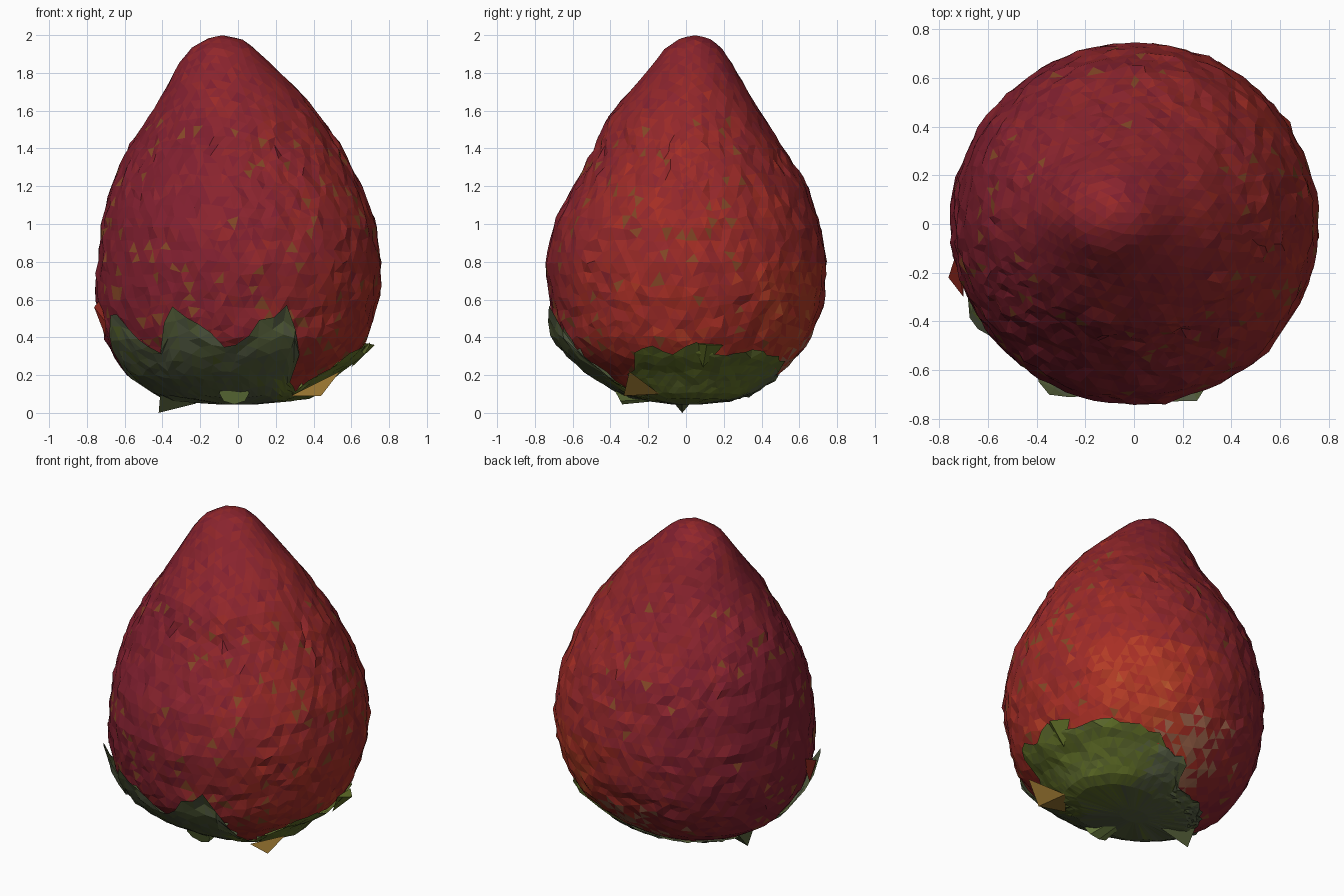
import bpy, bmesh, math, random
from mathutils import Vector, noise

if "Cube" in bpy.data.objects:
    bpy.data.objects.remove(bpy.data.objects["Cube"])

random.seed(7)

# Berry silhouette: z, x min, x max, y min, y max
RINGS = [
    (0.050, 0.00, 0.00, 0.00, 0.00), (0.065, -0.33, 0.33, -0.22, 0.22),
    (0.10, -0.43, 0.42, -0.34, 0.34), (0.20, -0.59, 0.50, -0.50, 0.49),
    (0.30, -0.66, 0.63, -0.61, 0.59), (0.40, -0.71, 0.69, -0.68, 0.66),
    (0.52, -0.74, 0.72, -0.71, 0.71), (0.65, -0.75, 0.75, -0.73, 0.735),
    (0.80, -0.745, 0.76, -0.74, 0.745), (1.00, -0.72, 0.73, -0.70, 0.71),
    (1.20, -0.67, 0.65, -0.59, 0.64), (1.40, -0.58, 0.55, -0.48, 0.52),
    (1.55, -0.48, 0.45, -0.42, 0.42), (1.70, -0.39, 0.33, -0.30, 0.33),
    (1.84, -0.32, 0.18, -0.18, 0.25), (1.93, -0.25, 0.09, -0.11, 0.19),
    (1.98, -0.17, 0.02, -0.04, 0.13), (2.00, -0.08, -0.08, 0.05, 0.05)]
Z_KEYS = [r[0] for r in RINGS]

# Calyx leaves: azimuth in degrees, edge height
EDGE = [(-180, 0.09), (-168, 0.13), (-158, 0.40), (-148, 0.57), (-134, 0.38),
        (-126, 0.34), (-115, 0.56), (-106, 0.48), (-92, 0.33), (-80, 0.47),
        (-68, 0.58), (-63, 0.40), (-55, 0.18), (-45, 0.12), (-30, 0.24),
        (-20, 0.36), (-8, 0.33), (8, 0.37), (22, 0.32), (36, 0.34),
        (55, 0.29), (68, 0.25), (80, 0.20), (93, 0.10), (180, 0.09)]

# Arc length along the profile gives an even spread of faces
ARC = [0.0]
for a, b in zip(RINGS, RINGS[1:]):
    ARC.append(ARC[-1] + math.hypot(b[0] - a[0], (b[2] - b[1] - a[2] + a[1]) / 2))
ARC = [s / ARC[-1] for s in ARC]


def lerp_table(keys, rows, k):
    for i in range(len(keys) - 1):
        if k <= keys[i + 1]:
            t = (k - keys[i]) / (keys[i + 1] - keys[i])
            return [p + (q - p) * t for p, q in zip(rows[i], rows[i + 1])]
    return list(rows[-1])


def leaf_edge(deg):
    return lerp_table([e[0] for e in EDGE], [[e[1]] for e in EDGE], deg)[0]


def azimuth(c):
    return math.degrees(math.atan2(c.y, c.x))


def skin(ring, az):
    z, x0, x1, y0, y1 = ring
    return Vector(((x0 + x1) / 2 + (x1 - x0) / 2 * math.cos(az),
                   (y0 + y1) / 2 + (y1 - y0) / 2 * math.sin(az), z))


def paint(name, rgb):
    m = bpy.data.materials.new(name)
    m.diffuse_color = [(c / 255) ** 2.2 for c in rgb] + [1]
    m.use_nodes = True
    m.node_tree.nodes["Principled BSDF"].inputs["Base Color"].default_value = m.diffuse_color
    return m


def finish(bm, name, mats, picker):
    bmesh.ops.recalc_face_normals(bm, faces=bm.faces)
    for f in bm.faces:
        f.smooth = False
        f.material_index = picker(f.calc_center_median())
    me = bpy.data.meshes.new(name)
    bm.to_mesh(me)
    bm.free()
    for m in mats:
        me.materials.append(m)
    bpy.context.collection.objects.link(bpy.data.objects.new(name, me))


# Palettes: crimson to orange ramp, then accents
REDS = [paint("red_%d" % i, c) for i, c in enumerate([
    (126, 36, 50), (136, 40, 49), (145, 43, 46), (154, 46, 43),
    (166, 50, 41), (178, 62, 42), (182, 82, 46)])]
SEED = paint("seed_olive", (130, 72, 42))
PALE = paint("shoulder_tan", (156, 100, 76))
GREENS = [paint("leaf_%d" % i, c) for i, c in enumerate([
    (86, 94, 70), (88, 98, 62), (92, 104, 48), (98, 112, 44)])]
STEM = paint("stem_green", (116, 136, 72))

# Berry body, open underneath where the calyx covers it
bm = bmesh.new()
bmesh.ops.create_icosphere(bm, subdivisions=5, radius=1)
for v in bm.verts:
    d = v.co.normalized()
    s = 1 - math.acos(max(-1, min(1, d.z))) / math.pi
    az = math.atan2(d.y, d.x)
    p = skin(lerp_table(ARC, RINGS, s), az)
    out = Vector((p.x, p.y, (p.z - 0.8) * 0.5)).normalized()
    fade = max(0.2, min(1, (p.z - 0.15) * 4, (1.95 - p.z) * 2))
    rough = noise.noise(p * 13) * 0.010 + noise.noise(p * 4) * 0.009
    jit = Vector([random.uniform(-0.013, 0.013) for _ in range(3)])
    jit -= out * jit.dot(out) * 0.5
    v.co = p + (out * rough + jit) * fade
hidden = []
for f in bm.faces:
    c = f.calc_center_median()
    if c.z < leaf_edge(azimuth(c)) * 0.82:
        hidden.append(f)
bmesh.ops.delete(bm, geom=hidden, context='FACES')


def berry_colour(c):
    az = azimuth(c)
    warm = 1.7 + 1.9 * math.cos(math.radians(az - 10)) * min(1, 2 - c.z)
    warm += max(0, 0.8 - c.z) * 1.8 + random.gauss(0, 0.5) + noise.noise(c * 5)
    if c.z < 0.8:
        warm += 2.2 * max(0, 1 - abs(az - 65) / 45)
    if c.z < 0.42 and random.gauss(0, 12) > abs(az - 92) - 8:
        return 8
    if c.z < 1.6 and random.random() < (0.05 if c.y < 0.3 else 0.012):
        return 7
    return max(0, min(6, int(warm)))


finish(bm, "berry", REDS + [SEED, PALE], berry_colour)

# Calyx: one sheet wrapping the base, with raised leaf tips
COLS, ROWS = 72, 8
bm = bmesh.new()
grid = []
for j in range(ROWS + 1):
    t = j / ROWS
    row = []
    for i in range(COLS):
        deg = -180 + 360 * i / COLS
        top = leaf_edge(deg)
        if j == ROWS:
            top += random.uniform(-0.03, 0.02) * (top > 0.15)
        z = 0.054 + (top - 0.054) * t ** 1.2
        p = skin(lerp_table(Z_KEYS, RINGS, z), math.radians(deg))
        out = Vector((p.x, p.y, -0.12)).normalized()
        p += out * (0.012 + 0.03 * t ** 3 * max(0, top - 0.22) / 0.3)
        jit = 0.010 * t
        p += Vector([random.uniform(-jit, jit) for _ in range(3)])
        row.append(bm.verts.new(p))
    grid.append(row)
for a, b in zip(grid, grid[1:]):
    for i in range(COLS):
        k = (i + 1) % COLS
        bm.faces.new((a[i], a[k], b[k], b[i]))
bm.faces.new(grid[0])
bmesh.ops.triangulate(bm, faces=bm.faces)


def leaf_colour(c):
    base = 2.5 if c.x > 0.2 and c.y > -0.4 else 0.5
    return max(0, min(3, round(base + random.gauss(0, 0.4) + noise.noise(c * 6))))


finish(bm, "calyx", GREENS, leaf_colour)


# Small curled flaps: three base points and a tip
def flap(name, pts, mat):
    bm = bmesh.new()
    vs = [bm.verts.new(p) for p in pts]
    for a, b, c in ((0, 1, 3), (1, 2, 3), (2, 0, 3)):
        bm.faces.new((vs[a], vs[b], vs[c]))
    finish(bm, name, [mat], lambda c: 0)


flap("leaf_spur", [(-0.41, -0.12, 0.12), (-0.22, -0.02, 0.05), (-0.41, 0.08, 0.12),
                   (-0.42, -0.02, 0.0)], GREENS[1])
flap("left_flake", [(-0.70, -0.30, 0.48), (-0.70, -0.24, 0.40), (-0.73, -0.12, 0.60),
                    (-0.762, -0.22, 0.56)], REDS[4])
flap("right_leaf_tip", [(0.67, 0.04, 0.37), (0.60, 0.09, 0.24), (0.65, 0.20, 0.36),
                        (0.725, 0.11, 0.36)], GREENS[3])
flap("front_flake", [(0.28, -0.28, 0.09), (0.40, -0.14, 0.10), (0.54, -0.30, 0.22),
                     (0.44, -0.33, 0.09)], paint("dry_leaf", (146, 112, 50)))

# Stem stub, sunk into the front of the calyx
bm = bmesh.new()
bmesh.ops.create_cone(bm, cap_ends=True, segments=8, radius1=0.08, radius2=0.06, depth=0.16)
for v in bm.verts:
    x, y, z = v.co
    v.co = (x - 0.02, z - 0.29 - y * 0.4, y * 0.75 + 0.105)
finish(bm, "stem", [STEM], lambda c: 0)
